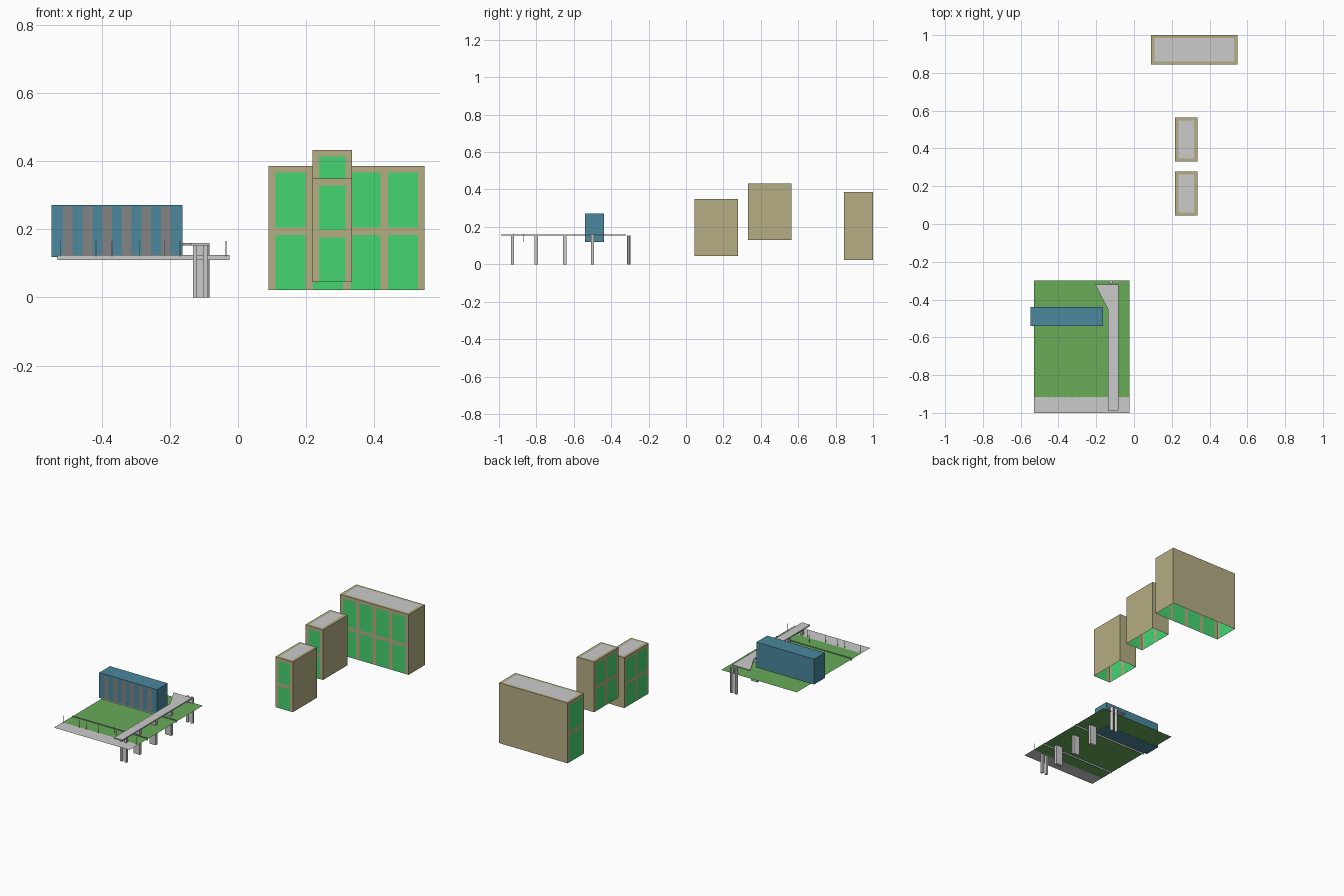
import bpy, bmesh
from mathutils import Vector

if "Cube" in bpy.data.objects:
    bpy.data.objects.remove(bpy.data.objects["Cube"])


def material(name, r, g, b):
    m = bpy.data.materials.new(name)
    m.diffuse_color = (r, g, b, 1)
    return m


TAN = material("tan_frame", 0.46, 0.417, 0.23)
GREEN = material("window_green", 0.059, 0.66, 0.167)
GREY = material("roof_grey", 0.6, 0.6, 0.6)
BLUE = material("blue_wall", 0.069, 0.246, 0.339)
DARK = material("dark_window", 0.228, 0.228, 0.228)
LAWN = material("lawn_green", 0.137, 0.412, 0.099)
GREY.diffuse_color = (0.8, 0.8, 0.8, 1)


def cuts(length, n, border, gap):
    """Edges of n equal panes with a border at both ends and gaps between."""
    w = (length - 2 * border - (n - 1) * gap) / n
    out = [0]
    for i in range(n):
        s = border + i * (w + gap)
        out += [s, s + w]
    return out + [length]


def sheet(bm, origin, u, v, us, vs, frame, pane):
    """Flat grid of cells; odd/odd cells are panes, the rest is frame."""
    o, u, v = Vector(origin), Vector(u), Vector(v)
    for i in range(len(us) - 1):
        for j in range(len(vs) - 1):
            if vs[j + 1] - vs[j] < 1e-6:
                continue
            pts = [(us[i], vs[j]), (us[i + 1], vs[j]), (us[i + 1], vs[j + 1]), (us[i], vs[j + 1])]
            f = bm.faces.new([bm.verts.new(o + u * a + v * b) for a, b in pts])
            f.material_index = pane if i % 2 and j % 2 else frame


def finish(name, bm, mats):
    bmesh.ops.remove_doubles(bm, verts=bm.verts, dist=1e-5)
    me = bpy.data.meshes.new(name)
    bm.to_mesh(me)
    bm.free()
    for m in mats:
        me.materials.append(m)
    ob = bpy.data.objects.new(name, me)
    bpy.context.collection.objects.link(ob)
    return ob


X, Y, Z = Vector((1, 0, 0)), Vector((0, 1, 0)), Vector((0, 0, 1))


def shell(name, lo, hi, front, left, roof, mats, floor=False):
    """Building skin; front/left/roof are (u cuts, v cuts)."""
    (x0, y0, z0), (x1, y1, z1) = lo, hi
    w, d, h = x1 - x0, y1 - y0, z1 - z0
    bm = bmesh.new()
    sheet(bm, (x0, y0, z0), X, Z, *front, 0, 1)
    sheet(bm, (x0, y1, z0), -Y, Z, *left, 0, 1)
    sheet(bm, (x1, y0, z0), Y, Z, [0, d], [0, h], 0, 1)
    sheet(bm, (x1, y1, z0), -X, Z, [0, w], [0, h], 0, 1)
    sheet(bm, (x0, y0, z1), X, Y, *roof, 0, 2)
    if floor:
        sheet(bm, (x0, y0, z0), Y, X, [0, d], [0, w], 0, 1)
    return finish(name, bm, mats)


def tower(name, lo, hi, nfront, nleft):
    w, d, h = (b - a for a, b in zip(lo, hi))
    p = (h - 0.042) / 2
    rows = [0, 0, p, p + 0.022, h - 0.02, h]
    shell(name, lo, hi, (cuts(w, nfront, .02, .022), rows), (cuts(d, nleft, .018, .022), rows),
          (cuts(w, 1, .018, 0), cuts(d, 1, .016, 0)), [TAN, GREEN, GREY])


# Glazed buildings, open underneath
tower("near_tower", (.218, .045, .045), (.335, .277, .349), 1, 2)
tower("middle_tower", (.218, .332, .13), (.335, .565, .433), 1, 2)
tower("wide_building", (.09, .845, .022), (.548, 1.0, .386), 4, 1)

# Blue hall with striped front
W, D, H = .385, .102, .153
shell("blue_hall", (-.548, -.541, .119), (-.163, -.439, .272),
      (cuts(W, 6, .034, .029), [0, 0, H - .005, H]), ([0, D], [0, H]), ([0, W], [0, D]),
      [BLUE, DARK, GREY], floor=True)


def box(name, x0, x1, y0, y1, z0, z1):
    bm = bmesh.new()
    bmesh.ops.create_cube(bm, size=1)
    for v in bm.verts:
        v.co = ((x0 + x1) / 2 + v.co.x * (x1 - x0), (y0 + y1) / 2 + v.co.y * (y1 - y0),
                (z0 + z1) / 2 + v.co.z * (z1 - z0))
    return finish(name, bm, [])


def panel(name, origin, v, w, h, mats):
    bm = bmesh.new()
    sheet(bm, origin, X, v, [0, w], [0, h], 0, 0)
    finish(name, bm, mats)


# Lawn deck, paved front strip and low upright curbs across the deck
panel("lawn_deck", (-.53, -.915, .12), Y, .505, .615, [LAWN])
panel("paved_strip", (-.53, -1, .12), Y, .505, .085, [])
panel("front_curb", (-.53, -.825, .11), Z, .505, .015, [])
panel("back_curb", (-.53, -.545, .11), Z, .505, .015, [])

# Thin posts along the paved edge
for i, x in enumerate((-.52, -.417, -.37, -.29, -.215, -.17, -.035)):
    y = -.867 if i == 4 else -.92
    box(f"post_{i}", x - .001, x + .001, y - .001, y + .001, .12, .165)

# Raised walkway, flared at the back
outline = [(-.138, -.988), (-.083, -.988), (-.083, -.32), (-.206, -.32), (-.138, -.452)]
bm = bmesh.new()
base = bm.faces.new([bm.verts.new((x, y, .153)) for x, y in outline])
new = bmesh.ops.extrude_face_region(bm, geom=[base])["geom"]
bmesh.ops.translate(bm, vec=(0, 0, .007), verts=[g for g in new if isinstance(g, bmesh.types.BMVert)])
bmesh.ops.recalc_face_normals(bm, faces=bm.faces)
finish("walkway", bm, [])

# Walkway supports: slab piers in the middle, column pairs at both ends
for i, y in enumerate((-.80, -.648, -.50)):
    box(f"pier_{i}", -.132, -.09, y - .009, y + .009, 0, .154)
for side, x in (("left", -.126), ("right", -.096)):
    box(f"front_column_{side}", x - .006, x + .006, -.935, -.919, 0, .154)
    bpy.ops.mesh.primitive_cylinder_add(vertices=12, radius=.009, depth=.155, location=(x + .004, -.306, .0775))
    bpy.context.object.name = f"back_column_{side}"
    bpy.ops.object.shade_smooth_by_angle()

for m in bpy.data.materials:
    if m.users and not m.is_grease_pencil:
        m.use_nodes = True
        m.node_tree.nodes["Principled BSDF"].inputs["Base Color"].default_value = m.diffuse_color
